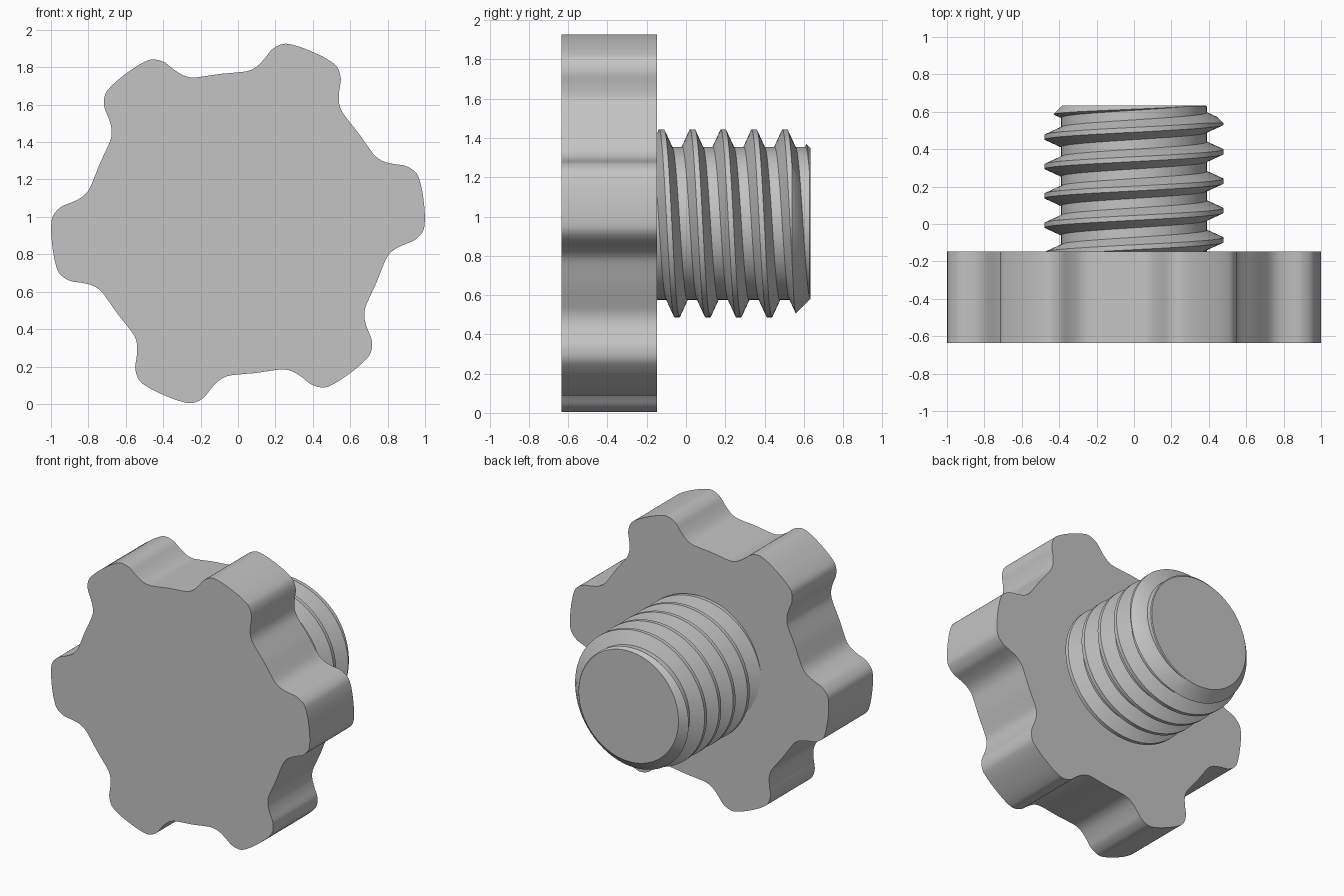
import bpy, bmesh, math
from mathutils import Vector

if "Cube" in bpy.data.objects:
    bpy.data.objects.remove(bpy.data.objects["Cube"], do_unlink=True)

AXIS_Z = 0.965
HEAD_FRONT, HEAD_BACK = -0.635, -0.147
SHANK_END, PITCH = 0.633, 0.157
SEGMENTS = 96

steel = bpy.data.materials.new("grey_steel")
steel.use_nodes = True
steel.diffuse_color = (0.55, 0.55, 0.55, 1)
steel.node_tree.nodes["Principled BSDF"].inputs["Base Color"].default_value = steel.diffuse_color


def polar(radius, angle, y):
    return Vector((radius * math.cos(angle), y, AXIS_Z + radius * math.sin(angle)))


def make_object(name, bm):
    bmesh.ops.recalc_face_normals(bm, faces=bm.faces)
    mesh = bpy.data.meshes.new(name)
    bm.to_mesh(mesh)
    bm.free()
    mesh.materials.append(steel)
    obj = bpy.data.objects.new(name, mesh)
    bpy.context.collection.objects.link(obj)
    return obj


def smooth(obj):
    bpy.ops.object.select_all(action='DESELECT')
    obj.select_set(True)
    bpy.context.view_layer.objects.active = obj
    bpy.ops.object.shade_smooth_by_angle(angle=math.radians(30))


def catmull(a, b, c, d, t):
    return 0.5 * (2 * b + (c - a) * t + (2 * a - 5 * b + 4 * c - d) * t * t
                  + (3 * b - a - 3 * c + d) * t ** 3)


# Six-lobed head: half a lobe as (degrees from lobe centre, radius)
half = [(0, 1.0), (4, 1.0), (7.5, 0.997), (9.2, 0.989), (10.5, 0.975), (11.8, 0.955),
        (12.7, 0.935), (14, 0.895), (15.8, 0.855), (17.6, 0.831), (20, 0.815),
        (24, 0.807), (30, 0.805)]
lobe = [Vector((-a, r)) for a, r in reversed(half[1:])] + [Vector(p) for p in half[:-1]]
ring = [p + Vector((60 * k + 6.75, 0)) for k in range(6) for p in lobe]
count = len(ring)


def ring_point(i):
    angle, radius = ring[i % count]
    return polar(radius, math.radians(angle), 0)


bm = bmesh.new()
outline = []
for i in range(count):
    a, b, c, d = (ring_point(i + k) for k in (-1, 0, 1, 2))
    for t in (0, 1 / 3, 2 / 3):
        point = catmull(a, b, c, d, t)
        point.y = HEAD_FRONT
        outline.append(bm.verts.new(point))
front = bm.faces.new(outline)
back = bmesh.ops.extrude_face_region(bm, geom=[front], use_keep_orig=True)
bmesh.ops.translate(bm, vec=(0, HEAD_BACK - HEAD_FRONT, 0),
                    verts=[v for v in back["geom"] if isinstance(v, bmesh.types.BMVert)])
smooth(make_object("lobed_head", bm))

# Helical thread: a trapezoid profile swept around the axis
profile = [(-0.013, 0.478), (0.013, 0.478), (0.053, 0.39), (0.104, 0.39)]
step, rows = len(profile), 10 * len(profile)
bm = bmesh.new()
grid = []
for i in range(SEGMENTS):
    turn = i / SEGMENTS
    column = []
    for p in range(rows + 1):
        offset, radius = profile[p % step]
        y = 0.072 + PITCH * (p // step - 4 - turn) + offset
        column.append(bm.verts.new(polar(radius, turn * math.tau, y)))
    grid.append(column)


def vert(i, p):
    return grid[i][p] if i < SEGMENTS else grid[0][p - step]


for i in range(SEGMENTS):
    for p in range(step, rows):
        bm.faces.new((vert(i, p), vert(i + 1, p), vert(i + 1, p + 1), vert(i, p + 1)))

# Close both ends of the thread with fans
for row in (step, rows):
    loop = [grid[i][row] for i in range(SEGMENTS)]
    loop += [grid[0][p] for p in range(row - step, row)]
    centre_y = sum(v.co.y for v in loop) / len(loop)
    centre = bm.verts.new((0, centre_y, AXIS_Z))
    for i, v in enumerate(loop):
        bm.faces.new((v, loop[(i + 1) % len(loop)], centre))
bmesh.ops.delete(bm, geom=[v for v in bm.verts if not v.link_faces], context='VERTS')
shank = make_object("threaded_shank", bm)

# Chamfered envelope that trims the thread to length
bm = bmesh.new()
rings = [[bm.verts.new(polar(r, math.tau * (i + 0.5) / SEGMENTS, y)) for i in range(SEGMENTS)]
         for r, y in ((0.6, -0.3), (0.6, SHANK_END - 0.215), (0.385, SHANK_END))]
for low, high in zip(rings, rings[1:]):
    for i in range(SEGMENTS):
        j = (i + 1) % SEGMENTS
        bm.faces.new((low[i], low[j], high[j], high[i]))
bm.faces.new(rings[0])
bm.faces.new(rings[-1])
envelope = make_object("chamfer_cutter", bm)
envelope.hide_render = True

trim = shank.modifiers.new("trim", 'BOOLEAN')
trim.operation = 'INTERSECT'
trim.solver = 'EXACT'
trim.object = envelope
bpy.context.view_layer.update()
trimmed = bpy.data.meshes.new_from_object(
    shank.evaluated_get(bpy.context.evaluated_depsgraph_get()))
shank.modifiers.clear()
shank.data = trimmed
bpy.data.objects.remove(envelope, do_unlink=True)
smooth(shank)
